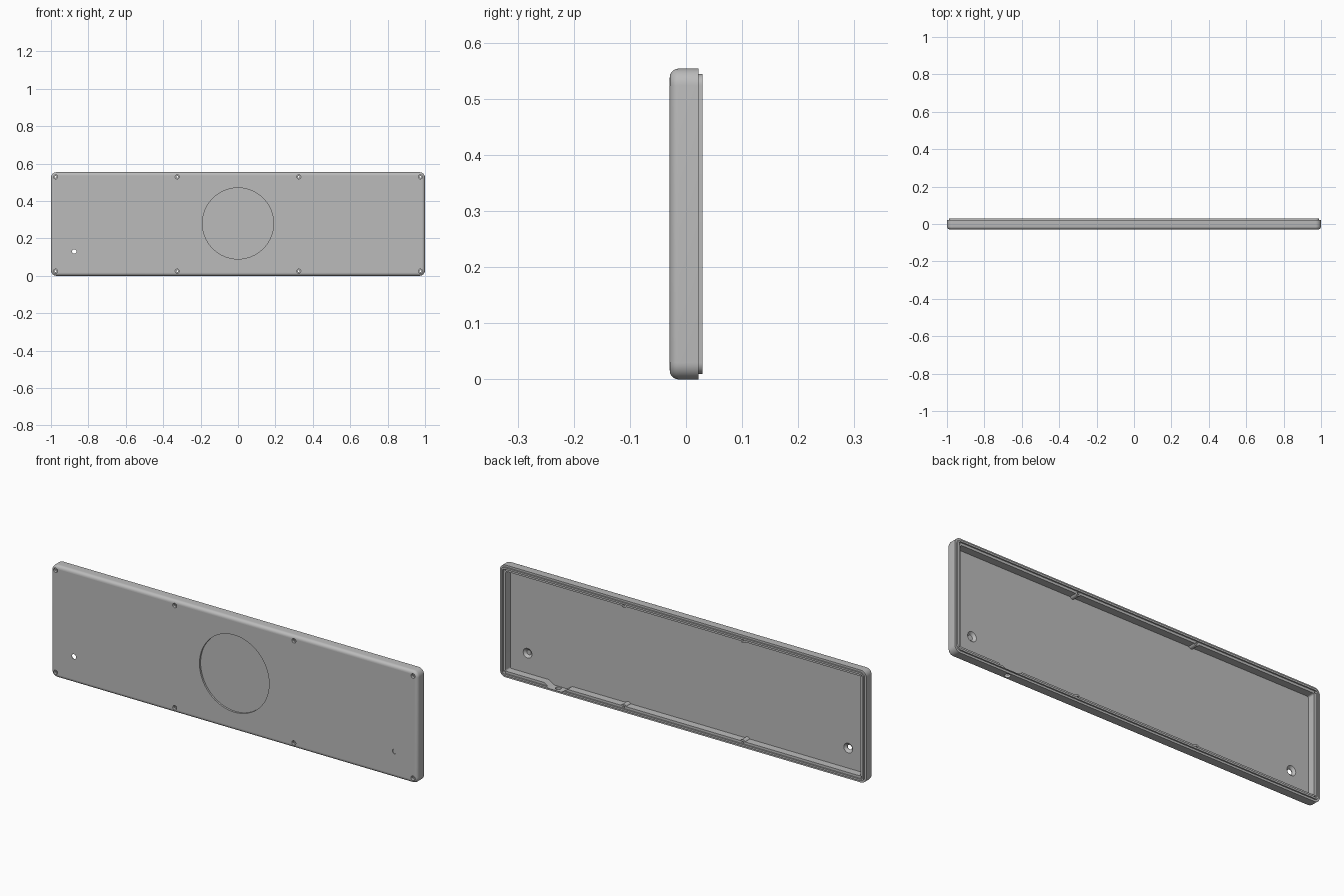
import bpy, bmesh, math
from mathutils import Matrix, Vector

cube = bpy.data.objects.get("Cube")
if cube:
    bpy.data.objects.remove(cube)

HALF_W, HEIGHT = 1.0, 0.554
CORNER = 0.03
FRONT, RIM, LIP = -0.029, 0.022, 0.029
FLOOR = -0.015
SCREW_INSET = 0.025

grey = bpy.data.materials.new("neutral grey")
grey.use_nodes = True
grey.diffuse_color = (0.5, 0.5, 0.5, 1)
grey.node_tree.nodes["Principled BSDF"].inputs["Base Color"].default_value = (0.5, 0.5, 0.5, 1)


def finish(name, bm):
    bmesh.ops.recalc_face_normals(bm, faces=bm.faces)
    mesh = bpy.data.meshes.new(name)
    bm.to_mesh(mesh)
    bm.free()
    mesh.materials.append(grey)
    obj = bpy.data.objects.new(name, mesh)
    bpy.context.collection.objects.link(obj)
    return obj


def outline(inset, y, steps=8):
    """Rounded rectangle, inset from the outer edge of the case."""
    r = max(CORNER - inset, 0.008)
    points = []
    for i, (sx, sz) in enumerate([(1, 1), (-1, 1), (-1, -1), (1, -1)]):
        cx = sx * (HALF_W - inset - r)
        cz = HEIGHT / 2 + sz * (HEIGHT / 2 - inset - r)
        for k in range(steps + 1):
            a = math.pi / 2 * (i + k / steps)
            points.append(Vector((cx + r * math.cos(a), y, cz + r * math.sin(a))))
    return points


def loft(name, profile):
    """Solid through a series of (inset, y) outlines."""
    bm = bmesh.new()
    rings = [[bm.verts.new(p) for p in outline(i, y)] for i, y in profile]
    for a, b in zip(rings, rings[1:]):
        n = len(a)
        for k in range(n):
            bm.faces.new((a[k], a[(k + 1) % n], b[(k + 1) % n], b[k]))
    bm.faces.new(rings[0])
    bm.faces.new(rings[-1])
    return finish(name, bm)


def cylinder(name, x, z, y0, y1, r_front, r_back=None, sides=32):
    """Cylinder or cone along y."""
    bm = bmesh.new()
    matrix = Matrix.Translation((x, (y0 + y1) / 2, z)) @ Matrix.Rotation(math.pi / 2, 4, "X")
    bmesh.ops.create_cone(bm, cap_ends=True, segments=sides, radius1=r_back or r_front,
                          radius2=r_front, depth=y1 - y0, matrix=matrix)
    return finish(name, bm)


def combine(target, tool, operation="DIFFERENCE"):
    mod = target.modifiers.new("combine", "BOOLEAN")
    mod.operation, mod.solver, mod.object = operation, "EXACT", tool
    bpy.context.view_layer.objects.active = target
    bpy.ops.object.modifier_apply(modifier=mod.name)
    bpy.data.objects.remove(tool)


# Outer shell: rounded front edge, flat rim and raised lip
ROUND = 0.016
arc = [math.pi / 2 * k / 6 for k in range(7)]
shell = [(ROUND * (1 - math.sin(a)), FRONT + ROUND * (1 - math.cos(a))) for a in arc]
case = loft("case_shell", shell + [(0, RIM), (0.01, RIM), (0.01, LIP)])

# Hollow back with a ledge inside the lip
combine(case, loft("cavity", [(0.031, FLOOR), (0.031, RIM), (0.019, RIM), (0.019, 0.06)]))

# Screw bosses on the long walls, then all eight countersunk screw holes
rows = (SCREW_INSET, HEIGHT - SCREW_INSET)
for x in (-0.325, 0.325):
    for z in rows:
        combine(case, cylinder("boss", x, z, FLOOR - 0.005, RIM - 0.001, 0.014), "UNION")
for x in (-0.975, -0.325, 0.325, 0.975):
    for z in rows:
        combine(case, cylinder("screw_head", x, z, -0.05, FRONT + 0.012, 0.011, sides=24))
        combine(case, cylinder("screw_hole", x, z, -0.04, 0.06, 0.005, sides=16))

# Mounting holes, flared on the inside
for x in (-0.875, 0.875):
    combine(case, cylinder("mount_hole", x, 0.13, -0.06, 0.01, 0.012))
    combine(case, cylinder("mount_flare", x, 0.13, FRONT + 0.003, FLOOR + 0.001, 0.012, 0.025))

# Shallow round recess in the front
combine(case, cylinder("recess", 0, 0.28, -0.06, FRONT + 0.009, 0.19, sides=96))

# Tapered cable notch in the bottom wall, with a hole below it
bm = bmesh.new()
notch = [(0.66, 0.012), (0.73, 0.012), (0.79, 0.05), (0.60, 0.05)]
face = bm.faces.new([bm.verts.new((x, FLOOR, z)) for x, z in notch])
extruded = bmesh.ops.extrude_face_region(bm, geom=[face])
moved = [g for g in extruded["geom"] if isinstance(g, bmesh.types.BMVert)]
bmesh.ops.translate(bm, verts=moved, vec=(0, 0.08, 0))
combine(case, finish("notch", bm))
bm = bmesh.new()
bmesh.ops.create_cone(bm, cap_ends=True, segments=24, radius1=0.014, radius2=0.014,
                      depth=0.06, matrix=Matrix.Translation((0.695, 0.002, 0)))
combine(case, finish("cable_hole", bm))

# Smooth rounded edges, crisp corners
bpy.ops.object.select_all(action="DESELECT")
case.select_set(True)
bpy.context.view_layer.objects.active = case
bpy.ops.object.shade_smooth_by_angle(angle=math.radians(30))
